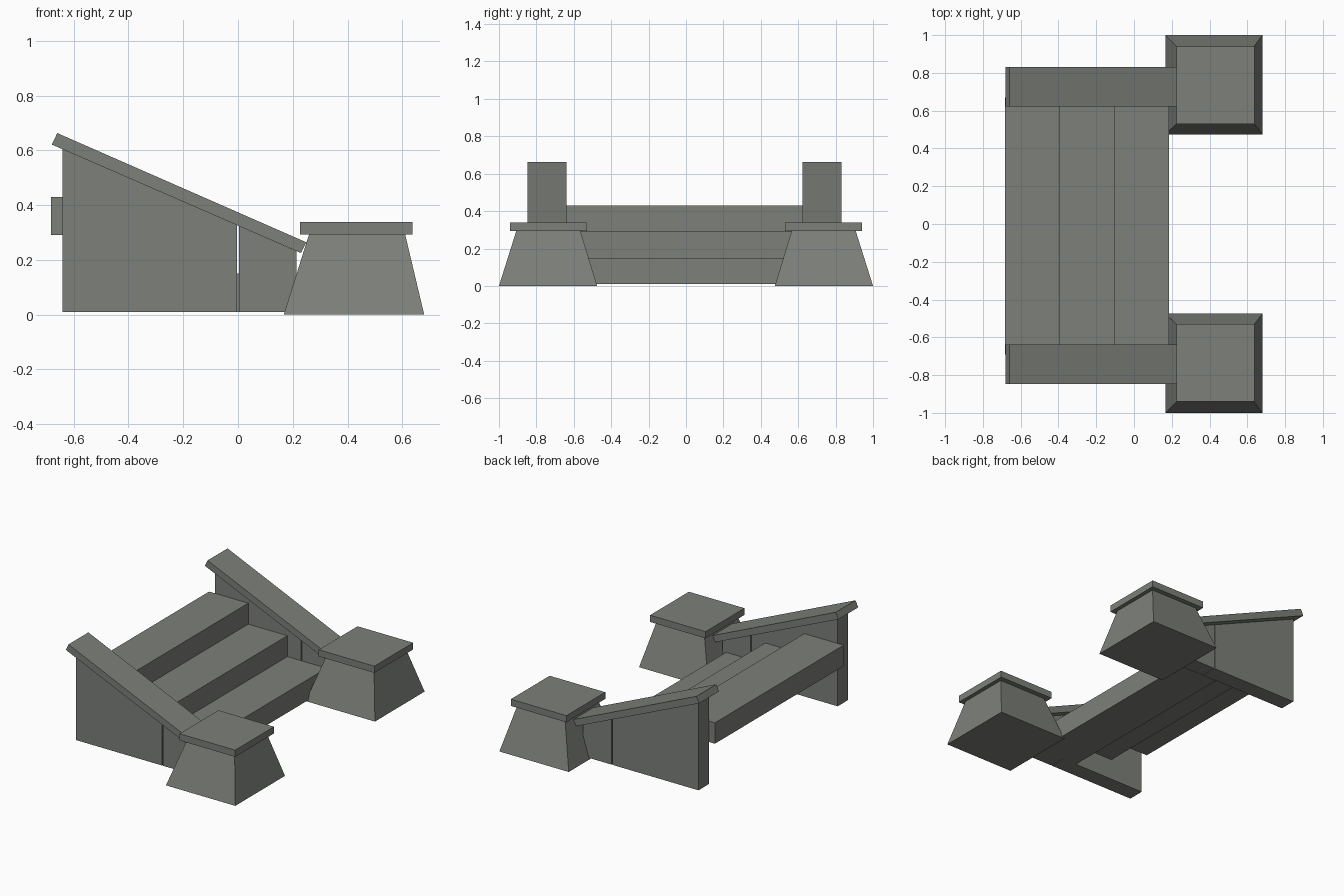
import bpy
import bmesh

old = bpy.data.objects.get("Cube")
if old:
    bpy.data.objects.remove(old, do_unlink=True)

stone = bpy.data.materials.new("grey_stone")
stone.use_nodes = True
colour = (0.205, 0.215, 0.195, 1)
stone.diffuse_color = colour
stone.node_tree.nodes["Principled BSDF"].inputs["Base Color"].default_value = colour


def finish(name, bm):
    bmesh.ops.recalc_face_normals(bm, faces=bm.faces)
    mesh = bpy.data.meshes.new(name)
    bm.to_mesh(mesh)
    bm.free()
    mesh.materials.append(stone)
    obj = bpy.data.objects.new(name, mesh)
    bpy.context.collection.objects.link(obj)
    return obj


def prism(name, profile, y0, y1):
    """Extrude an (x, z) outline from y0 to y1."""
    bm = bmesh.new()
    face = bm.faces.new([bm.verts.new((x, y0, z)) for x, z in profile])
    side = bmesh.ops.extrude_face_region(bm, geom=[face])["geom"]
    verts = [v for v in side if isinstance(v, bmesh.types.BMVert)]
    bmesh.ops.translate(bm, verts=verts, vec=(0, y1 - y0, 0))
    return finish(name, bm)


def frustum(name, low, high, z0, z1):
    """Four-sided block; low and high are (x0, x1, y0, y1)."""
    bm = bmesh.new()
    rings = []
    for (x0, x1, y0, y1), z in ((low, z0), (high, z1)):
        corners = ((x0, y0), (x1, y0), (x1, y1), (x0, y1))
        rings.append([bm.verts.new((x, y, z)) for x, y in corners])
    a, b = rings
    bm.faces.new(a)
    bm.faces.new(b)
    for i in range(4):
        j = (i + 1) % 4
        bm.faces.new((a[i], a[j], b[j], b[i]))
    return finish(name, bm)


# Three staggered step slabs, open underneath
for i in range(3):
    x = -0.105 - 0.289 * i
    z = 0.01 + 0.14 * i
    box = (x, x + 0.29, -0.69, 0.67)
    frustum(f"step_{i + 1}", box, box, z, z + 0.14)


def rail_underside(x):
    return 0.325 - 0.436 * x


rail_profile = [(-0.68, 0.621), (0.23, 0.225), (0.25, 0.264), (-0.66, 0.663)]
seams = [-0.64, -0.425, -0.215, -0.003, 0.213]

for side, mid in (("right", -0.743), ("left", 0.727)):
    # Side wall of upright planks, with a narrow gap at the foremost joint
    for i, (x0, x1) in enumerate(zip(seams, seams[1:])):
        if i == 3:
            x0 += 0.006
        outline = [(x0, 0.01), (x1, 0.01),
                   (x1, rail_underside(x1)), (x0, rail_underside(x0))]
        prism(f"{side}_wall_plank_{i + 1}", outline, mid - 0.055, mid + 0.055)
    # Sloping coping on the wall
    prism(f"{side}_rail", rail_profile, mid - 0.105, mid + 0.105)

# Tapered pillars with square caps
for side, sign in (("right", -1), ("left", 1)):
    base_y = sorted((sign * 0.475, sign * 1.0))
    neck_y = sorted((sign * 0.565, sign * 0.907))
    cap_y = sorted((sign * 0.53, sign * 0.94))
    frustum(f"{side}_pillar", (0.167, 0.68, *base_y), (0.26, 0.61, *neck_y), 0, 0.295)
    cap = (0.226, 0.637, *cap_y)
    frustum(f"{side}_pillar_cap", cap, cap, 0.293, 0.338)
